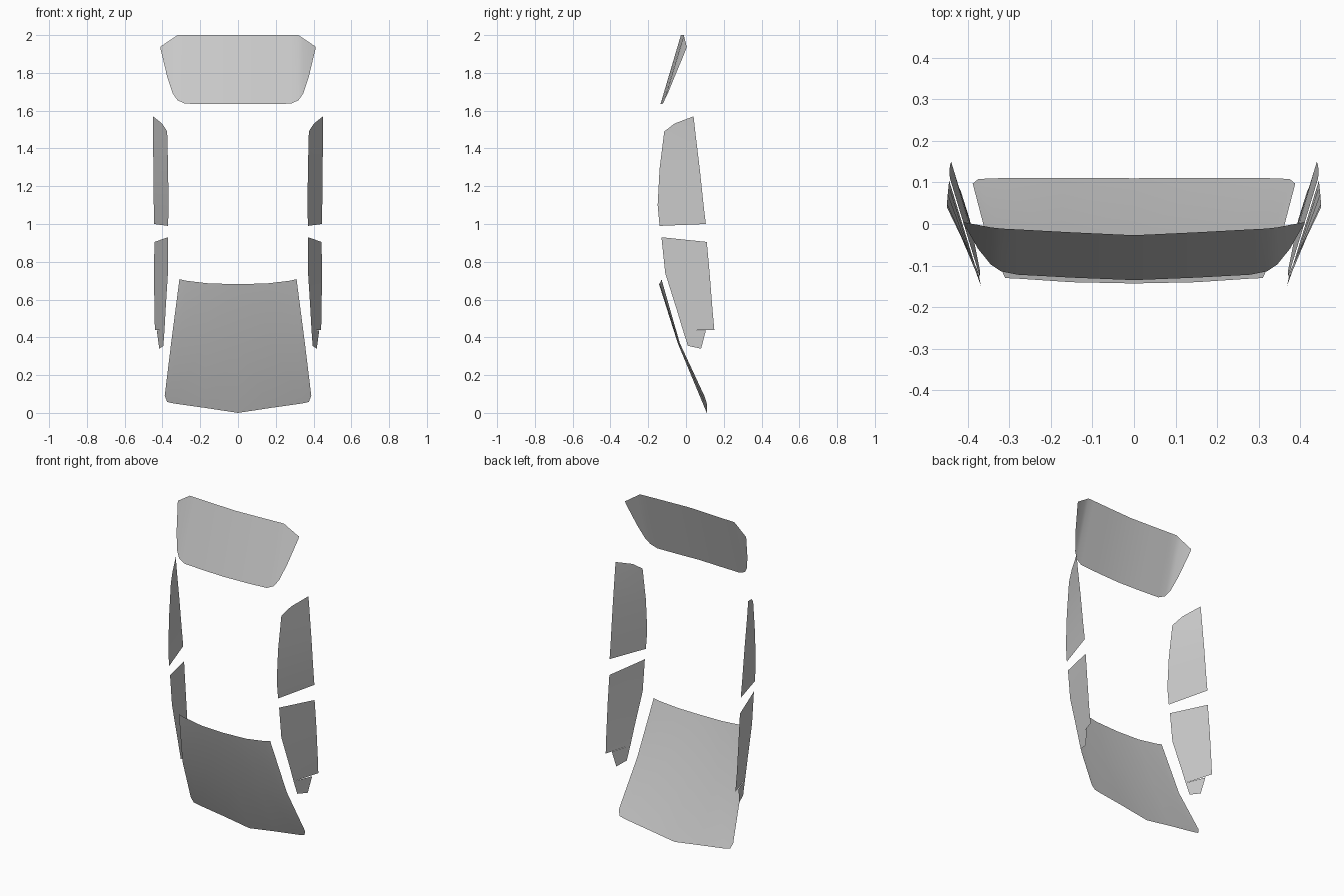
import bpy, bmesh
from mathutils import Vector

if "Cube" in bpy.data.objects:
    bpy.data.objects.remove(bpy.data.objects["Cube"])

glass = bpy.data.materials.new("light grey glass")
glass.diffuse_color = (0.6, 0.6, 0.6, 1)
glass.use_nodes = True
glass.node_tree.nodes["Principled BSDF"].inputs["Base Color"].default_value = glass.diffuse_color


def sheet(name, lofts, outward, mirrored=False, side=1):
    """Thin open sheet made of lofted strips of points, facing outward."""
    bm = bmesh.new()
    for rows in lofts:
        grid = [[bm.verts.new((x * side, y, z)) for x, y, z in r] for r in rows]
        for a, b in zip(grid, grid[1:]):
            for i in range(len(a) - 1):
                bm.faces.new((a[i], a[i + 1], b[i + 1], b[i]))
    bmesh.ops.remove_doubles(bm, verts=bm.verts, dist=0.0005)
    bm.normal_update()
    out = Vector(outward)
    bmesh.ops.reverse_faces(bm, faces=[f for f in bm.faces if f.normal.dot(out) < 0])
    for f in bm.faces:
        f.smooth = True
    me = bpy.data.meshes.new(name)
    bm.to_mesh(me)
    bm.free()
    me.materials.append(glass)
    ob = bpy.data.objects.new(name, me)
    bpy.context.collection.objects.link(ob)
    if mirrored:
        m = ob.modifiers.new("mirror", 'MIRROR')
        m.use_clip = True
    return ob


# Windscreen: columns from the centre line outwards (top, middle, bottom)
sheet("windscreen", [[
    [(0, -.143, .682), (0, -.044, .37), (0, .11, 0)],
    [(.15, -.14, .685), (.175, -.04, .37), (.17, .111, .026)],
    [(.27, -.132, .699), (.31, -.035, .37), (.34, .11, .05)],
    [(.29, -.131, .703), (.335, -.034, .37), (.375, .108, .058)],
    [(.31, -.13, .708), (.354, -.033, .37), (.388, .097, .09)],
]], (0, -1, 0), mirrored=True)

# Rear window: columns of (x, top y, top z, bottom y, bottom z)
rear = [(0, -.027, 2, -.135, 1.635), (.15, -.02, 2, -.129, 1.635),
        (.28, -.013, 2, -.122, 1.637), (.32, -.011, 2, -.114, 1.655),
        (.345, -.008, 1.983, -.097, 1.69), (.375, -.002, 1.963, -.06, 1.78),
        (.40, .002, 1.946, -.016, 1.885), (.41, .005, 1.94, 0, 1.925)]
sheet("rear_window", [[[(x, ya, za), (x, yb, zb)] for x, ya, za, yb, zb in rear]],
      (0, -1, 0), mirrored=True)

# Side windows: rows running from roof edge to sill edge
rear_door = [[
    [(.37, -.14, .99), (.445, .105, 1.0)],
    [(.368, -.15, 1.10), (.446, .093, 1.10)],
    [(.37, -.14, 1.29), (.448, .073, 1.29)],
    [(.375, -.115, 1.49), (.45, .05, 1.48)],
    [(.402, -.06, 1.532), (.45, .04, 1.57)],
]]
front_door = [
    [[(.37, -.13, .93), (.443, .11, .905)],
     [(.371, -.11, .74), (.444, .125, .74)],
     [(.383, -.05, .55), (.443, .14, .55)],
     [(.389, -.017, .44), (.44, .15, .44)]],
    # narrow notch at the front lower corner
    [[(.389, -.017, .44), (.43, .105, .436)],
     [(.395, .01, .355), (.417, .08, .34)]],
]
for side, label in ((1, "right"), (-1, "left")):
    sheet("rear_door_window_" + label, rear_door, (side, 0, 0), side=side)
    sheet("front_door_window_" + label, front_door, (side, 0, 0), side=side)
